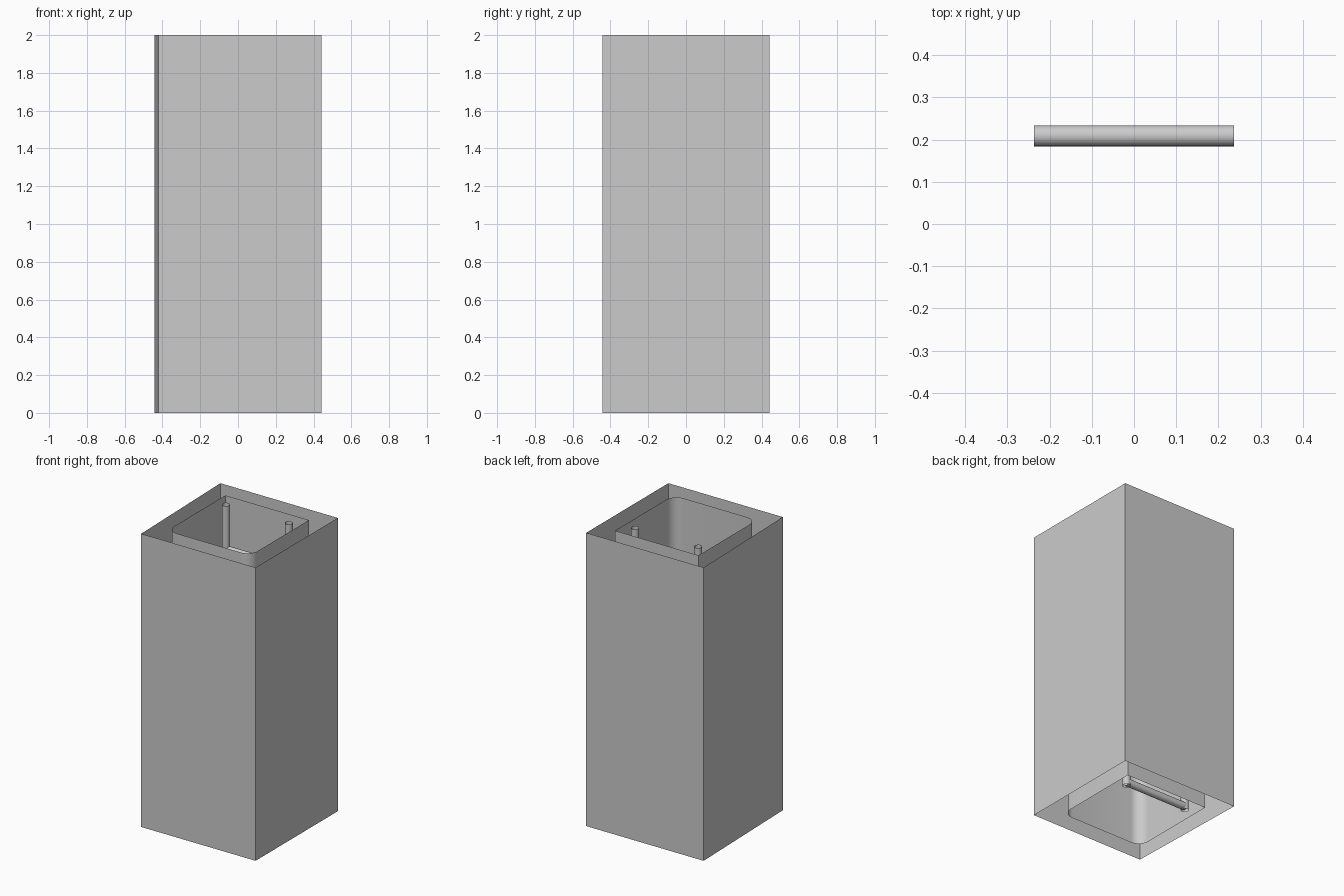
import bpy, math
from mathutils import Vector

if "Cube" in bpy.data.objects:
    bpy.data.objects.remove(bpy.data.objects["Cube"])

H = 2.0      # shaft height
W = 0.443    # outer half width
A = 0.315    # inner liner half width
R = 0.075    # liner front corner radius


def finish(obj):
    bpy.ops.object.select_all(action='DESELECT')
    obj.select_set(True)
    bpy.context.view_layer.objects.active = obj
    bpy.ops.object.shade_smooth_by_angle(angle=math.radians(35))


def open_tube(name, profile, start, end, u, v):
    """Sweep a closed 2D profile from start to end, leaving both ends open."""
    n = len(profile)
    verts = [p + u * a + v * b for p in (start, end) for a, b in profile]
    faces = [(i, (i + 1) % n, n + (i + 1) % n, n + i) for i in range(n)]
    mesh = bpy.data.meshes.new(name)
    mesh.from_pydata(verts, [], faces)
    obj = bpy.data.objects.new(name, mesh)
    bpy.context.collection.objects.link(obj)
    finish(obj)
    return obj


def arc(cx, cy, r, a0, a1, steps):
    return [(cx + r * math.cos(math.radians(a0 + (a1 - a0) * i / steps)),
             cy + r * math.sin(math.radians(a0 + (a1 - a0) * i / steps)))
            for i in range(steps + 1)]


X, Y, Z = Vector((1, 0, 0)), Vector((0, 1, 0)), Vector((0, 0, 1))
base, top = Vector((0, 0, 0)), Z * H
circle = arc(0, 0, 0.025, 0, 360, 20)[:-1]

# outer shaft walls, open at both ends, one corner slightly pulled in
open_tube("outer_wall", [(-0.42, -W), (W, -W), (W, W), (-W, W)], base, top, X, Y)

# inner liner: rounded corners at the front, square at the ladder side
liner = (arc(-A + R, -A + R, R, 180, 270, 8)
         + arc(A - R, -A + R, R, 270, 360, 8)
         + [(A, A), (-A, A)])
open_tube("inner_liner", liner, base, top, X, Y)

# ladder rails
RX, RY = 0.237, 0.209
for side, s in (("left", -1), ("right", 1)):
    foot = Vector((s * RX, RY, 0))
    open_tube("ladder_rail_" + side, circle, foot, foot + top, X, Y)

# ladder rungs, evenly spaced
for i in range(6):
    z = 0.027 + i * H / 6
    open_tube(f"ladder_rung_{i + 1}", circle,
              Vector((-RX, RY, z)), Vector((RX, RY, z)), Y, Z)
